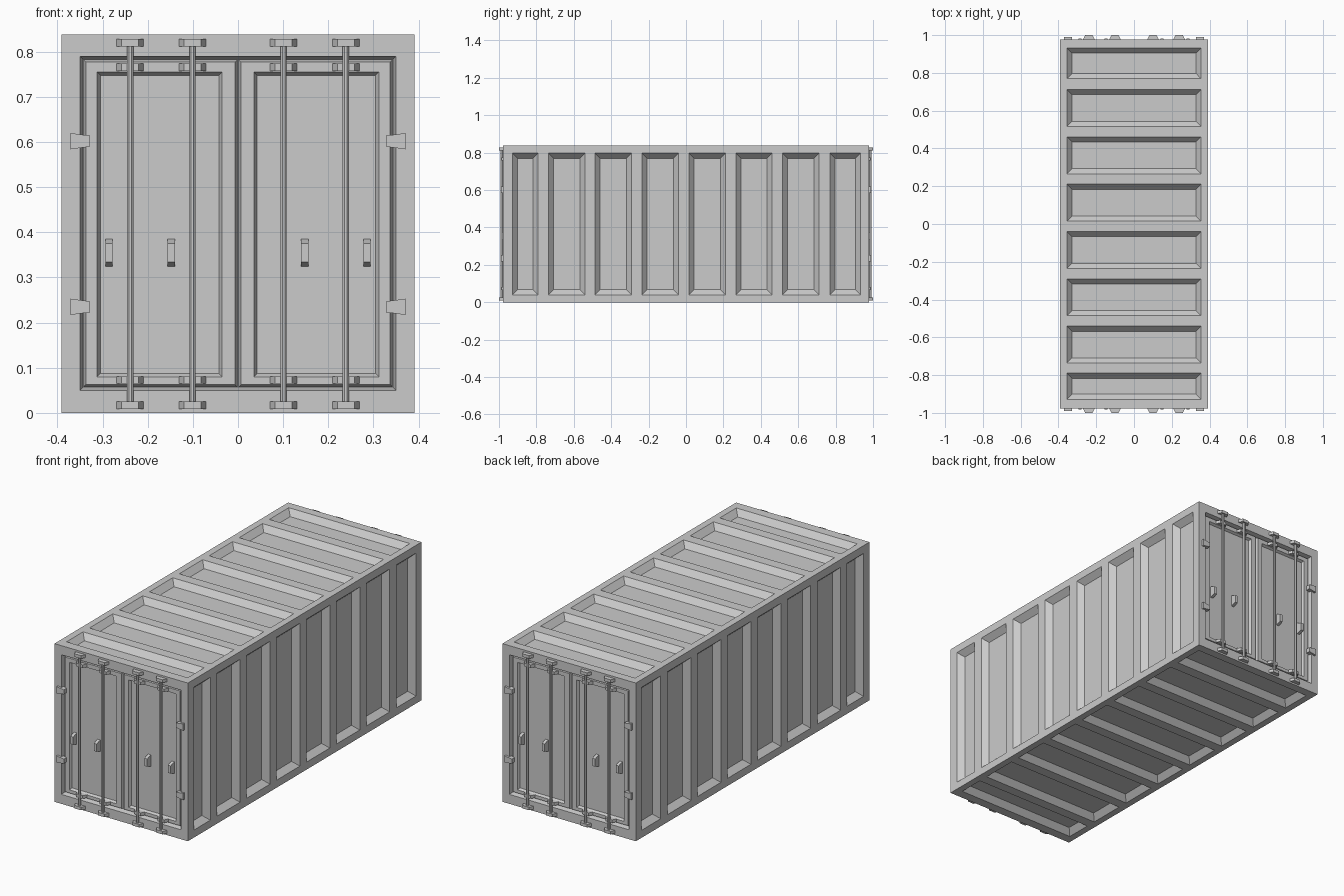
import bpy, bmesh, math
from mathutils import Vector

if "Cube" in bpy.data.objects:
    bpy.data.objects.remove(bpy.data.objects["Cube"])

HX, HY, H = 0.391, 0.978, 0.838      # body half width, half length, height


def finish(bm, name):
    bmesh.ops.remove_doubles(bm, verts=bm.verts, dist=1e-5)
    bmesh.ops.recalc_face_normals(bm, faces=bm.faces)
    me = bpy.data.meshes.new(name)
    bm.to_mesh(me)
    bm.free()
    ob = bpy.data.objects.new(name, me)
    bpy.context.collection.objects.link(ob)
    return ob


def quad(bm, pts):
    bm.faces.new([bm.verts.new(p) for p in pts])


def ring(r, inset, d, fmap):
    u0, u1, v0, v1 = r
    return [fmap(u, v, d) for u, v in ((u0 + inset, v0 + inset), (u1 - inset, v0 + inset),
                                       (u1 - inset, v1 - inset), (u0 + inset, v1 - inset))]


def bridge(bm, rings, cap=True):
    for a, b in zip(rings, rings[1:]):
        for i in range(4):
            j = (i + 1) % 4
            quad(bm, (a[i], a[j], b[j], b[i]))
    if cap:
        quad(bm, rings[-1])


# Sheet of cells in which given cells become sloped recesses
def sheet(bm, us, vs, fmap, depth, inset):
    for i in range(len(us) - 1):
        for j in range(len(vs) - 1):
            r = (us[i], us[i + 1], vs[j], vs[j + 1])
            if i % 2 and j % 2:
                bridge(bm, [ring(r, 0, 0, fmap), ring(r, inset, depth, fmap)])
            else:
                quad(bm, ring(r, 0, 0, fmap))


def prism(name, pts, lo, hi, fmap):
    bm = bmesh.new()
    n = len(pts)
    a = [bm.verts.new(fmap(p, q, lo)) for p, q in pts]
    b = [bm.verts.new(fmap(p, q, hi)) for p, q in pts]
    bm.faces.new(a)
    bm.faces.new(b)
    for i in range(n):
        j = (i + 1) % n
        bm.faces.new((a[i], a[j], b[j], b[i]))
    return finish(bm, name)


# Eight recessed panels along the length
ys = [-HY, -0.928, -0.79]
for k in range(6):
    y = -0.736 + 0.2505 * k
    ys += [y, y + 0.195]
ys += [0.77, 0.932, HY]
xs = [-HX, -0.355, 0.355, HX]
zs = [0, 0.04, 0.797, H]

# Container body
bm = bmesh.new()
sheet(bm, xs, ys, lambda u, v, d: Vector((u, v, H - d)), 0.03, 0.027)
sheet(bm, xs, ys, lambda u, v, d: Vector((u, v, d)), 0.03, 0.027)
for s in (-1, 1):
    sheet(bm, ys, zs, lambda u, v, d: Vector((s * (HX - d), u, v)), 0.03, 0.027)
    sheet(bm, [-HX, -0.35, 0.35, HX], [0, 0.05, 0.79, H],
          lambda u, v, d: Vector((u, s * (HY - d), v)), 0.03, 0.007)
finish(bm, "container_body")

# Door hardware on both ends
for s, end in ((-1, "front"), (1, "back")):
    def end_map(u, v, d):
        return Vector((-s * u, s * (HY - d), v))

    for m in (-1, 1):
        # Door leaf with a recessed panel
        outer = tuple(sorted((m * 0.001, m * 0.343))) + (0.057, 0.783)
        inner = tuple(sorted((m * 0.035, m * 0.312))) + (0.08, 0.755)
        bm = bmesh.new()
        rings = [ring(outer, 0, 0.031, end_map), ring(outer, 0.006, 0.012, end_map),
                 ring(inner, 0, 0.012, end_map), ring(inner, 0.007, 0.025, end_map)]
        quad(bm, rings[0])
        bridge(bm, rings)
        finish(bm, end + "_door")

        # Hinges spanning the door gap
        for z in (0.235, 0.602):
            prism(end + "_hinge",
                  [(m * 0.328, z - 0.012), (m * 0.371, z - 0.018),
                   (m * 0.371, z + 0.018), (m * 0.328, z + 0.012)],
                  -0.011, 0.014, end_map)

        for x in (0.101, 0.239):
            # Locking rod
            prism(end + "_lock_rod",
                  [(m * x + 0.0075 * math.cos(a * math.pi / 4 + math.pi / 8),
                    -0.007 + 0.0075 * math.sin(a * math.pi / 4 + math.pi / 8)) for a in range(8)],
                  0.015, 0.822, lambda p, q, w: end_map(p, w, q))
            # Rod brackets on the frame and on the door
            for z, base, top in ((0.017, 0.002, -0.022), (0.82, 0.002, -0.022),
                                 (0.073, 0.014, -0.009), (0.766, 0.014, -0.009)):
                c = m * x
                prism(end + "_rod_bracket",
                      [(c - 0.031, base), (c + 0.031, base), (c + 0.019, top), (c - 0.019, top)],
                      z - 0.008, z + 0.008, lambda p, q, w: end_map(p, w, q))
            # Handle beside the rod
            hx = m * (x + 0.047)
            prism(end + "_handle",
                  [(0.026, 0.324), (-0.005, 0.334), (-0.005, 0.375), (0.026, 0.386)],
                  hx - 0.008, hx + 0.008, lambda p, q, w: end_map(w, q, p))
